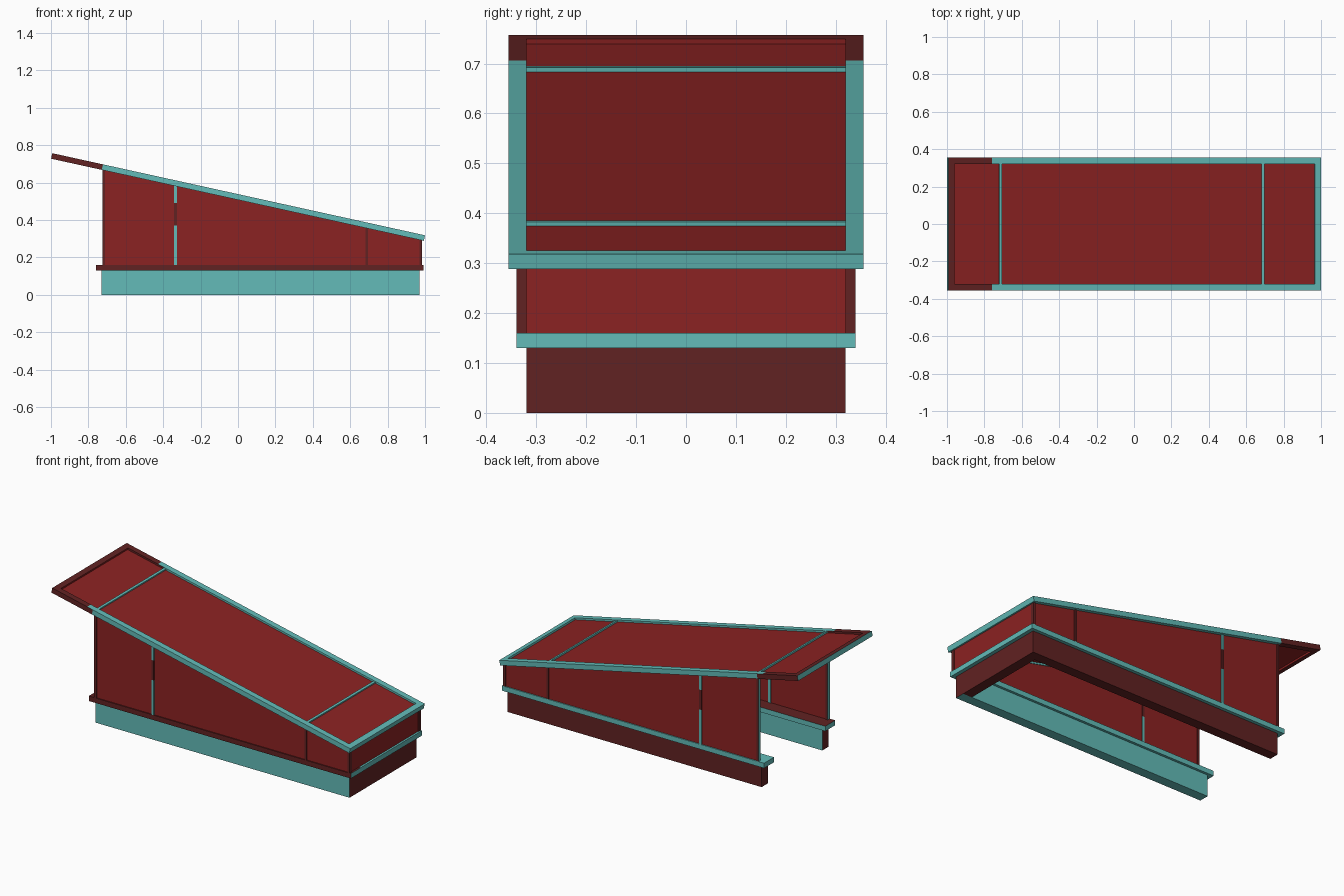
import bpy, bmesh
from mathutils import Vector

if "Cube" in bpy.data.objects:
    bpy.data.objects.remove(bpy.data.objects["Cube"])


def colour(name, rgb):
    m = bpy.data.materials.new(name)
    m.diffuse_color = (*rgb, 1)
    m.use_nodes = True
    m.node_tree.nodes["Principled BSDF"].inputs["Base Color"].default_value = m.diffuse_color
    return m


TEAL, RED, MAROON = 0, 1, 2
MATS = [colour("teal", (0.125, 0.50, 0.48)),
        colour("red", (0.26, 0.016, 0.016)),
        colour("maroon", (0.12, 0.016, 0.016))]

# Roof plane: top edge line runs from high left to low right
ROOF_LEFT = Vector((-0.993, 0, 0.757))
ROOF_DIR = Vector((1.993, 0, -0.439))
LENGTH = ROOF_DIR.length
ROOF_DIR.normalize()
ROOF_NORMAL = Vector((-ROOF_DIR.z, 0, ROOF_DIR.x))
THICK = 0.03


def under_roof(x):
    """Height of the roof frame underside at x."""
    slope = ROOF_DIR.z / ROOF_DIR.x
    return ROOF_LEFT.z + slope * (x - ROOF_LEFT.x) - THICK / ROOF_DIR.x


def roof_point(p):
    return ROOF_LEFT + ROOF_DIR * p[0] + ROOF_NORMAL * p[2] + Vector((0, p[1], 0))


def along(x):
    """Distance along the roof for a given x."""
    return (x - ROOF_LEFT.x) / ROOF_DIR.x


def block(name, x, y, z0, z1, mat, faces=None, warp=None):
    """Box; z1 may be a function of x. faces overrides colour by direction."""
    top = z1 if callable(z1) else (lambda _: z1)
    y = sorted(y)
    bm = bmesh.new()
    v = {}
    for i in (0, 1):
        for j in (0, 1):
            for k in (0, 1):
                p = (x[i], y[j], top(x[i]) if k else z0)
                v[i, j, k] = bm.verts.new(warp(p) if warp else p)
    for axis in range(3):
        for side in (0, 1):
            quad = []
            for a, b in ((0, 0), (1, 0), (1, 1), (0, 1)):
                key = [a, b]
                key.insert(axis, side)
                quad.append(v[tuple(key)])
            f = bm.faces.new(quad)
            f.material_index = (faces or {}).get("-+"[side] + "xyz"[axis], mat)
    bmesh.ops.recalc_face_normals(bm, faces=bm.faces)
    me = bpy.data.meshes.new(name)
    bm.to_mesh(me)
    bm.free()
    for m in MATS:
        me.materials.append(m)
    ob = bpy.data.objects.new(name, me)
    bpy.context.collection.objects.link(ob)
    return ob


# Base walls: front, back and right, open on the left
block("front_base", (-0.73, 0.97), (-0.32, -0.26), 0, 0.13, TEAL,
      {"+x": MAROON, "-x": MAROON})
block("back_base", (-0.73, 0.97), (0.26, 0.32), 0, 0.13, MAROON)
block("right_base", (0.91, 0.97), (-0.26, 0.26), 0, 0.13, MAROON)

# Ledge resting on the base
block("front_ledge", (-0.76, 0.993), (-0.34, -0.245), 0.13, 0.16, TEAL,
      {"-y": MAROON, "+z": MAROON})
block("back_ledge", (-0.76, 0.993), (0.245, 0.34), 0.13, 0.16, TEAL)
block("right_ledge", (0.895, 0.993), (-0.245, 0.245), 0.13, 0.16, TEAL)

# Long walls with their posts, mirrored front to back
for side, s in (("front", -1), ("back", 1)):
    block(side + "_wall", (-0.712, 0.972), (s * 0.324, s * 0.334),
          0.16, under_roof, RED)
    y = (s * 0.32, s * 0.34)
    block(side + "_left_post", (-0.724, -0.71), y, 0.16, under_roof,
          MAROON, {"-x": TEAL})
    block(side + "_right_post", (0.97, 0.985), y, 0.16, under_roof, MAROON)
    block(side + "_low_post", (0.683, 0.696), y, 0.16, under_roof, MAROON)
    mid = (-0.342, -0.326)
    block(side + "_mid_post_bottom", mid, y, 0.16, 0.37, TEAL)
    block(side + "_mid_post_centre", mid, y, 0.37, 0.49, MAROON)
    block(side + "_mid_post_top", mid, y, 0.49, under_roof, TEAL)

# Low end wall on the right
block("right_wall", (0.973, 0.981), (-0.32, 0.32), 0.16, under_roof, RED)


# Roof frame, in coordinates along the slope
def roof_part(name, u, y, w0, w1, mat, faces=None):
    return block(name, u, y, w0, w1, mat, faces, roof_point)


for side, s in (("front", -1), ("back", 1)):
    y = (s * 0.32, s * 0.356)
    a, b = along(-0.76), along(-0.722)
    roof_part(side + "_eave_rail", (0, a), y, -THICK, 0, MAROON, {"-x": TEAL})
    roof_part(side + "_rail_joint", (a, b), y, -THICK, 0, MAROON, {"+z": TEAL})
    roof_part(side + "_roof_rail", (b, LENGTH), y, -THICK, 0, TEAL)
roof_part("roof_left_rail", (0, 0.034), (-0.32, 0.32), -THICK, 0, MAROON,
          {"-x": TEAL, "+x": RED})
roof_part("roof_right_rail", (LENGTH - 0.034, LENGTH), (-0.32, 0.32),
          -THICK, 0, TEAL)

# Roof panel and its two cross bars
roof_part("roof_panel", (0.034, LENGTH - 0.034), (-0.32, 0.32),
          -0.02, -0.011, RED)
for name, x in (("high", -0.712), ("low", 0.69)):
    u = along(x)
    roof_part(name + "_cross_bar", (u - 0.007, u + 0.007), (-0.32, 0.32),
              -0.026, -0.002, TEAL)
